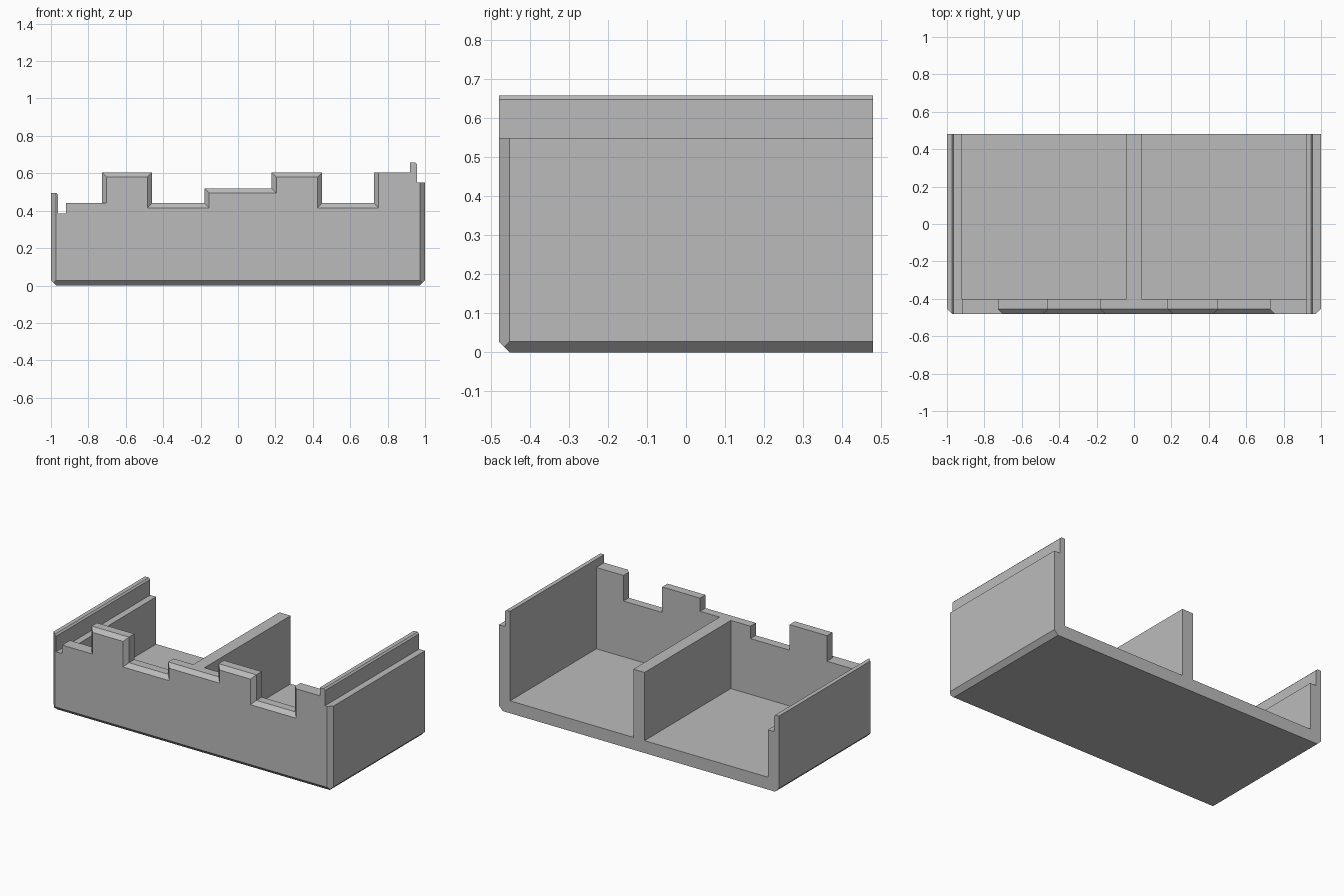
import bpy, bmesh
from mathutils import Vector

cube = bpy.data.objects.get("Cube")
if cube:
    bpy.data.objects.remove(cube)

FRONT, BACK = -0.48, 0.48
INNER = 0.92            # inside face of the side walls
WALL_Y = -0.40          # inside face of the front wall
FLOOR = 0.08            # floor thickness
EDGE = 0.028            # outer chamfer
CUT = 0.025             # chamfer on the battlements

grey = bpy.data.materials.new("plain grey")
grey.use_nodes = True
colour = (0.5, 0.5, 0.5, 1)
grey.diffuse_color = colour
grey.node_tree.nodes["Principled BSDF"].inputs["Base Color"].default_value = colour


def chamfer(bm, point, normal):
    """Slice off everything beyond a plane and cap the cut."""
    geom = bm.verts[:] + bm.edges[:] + bm.faces[:]
    bmesh.ops.bisect_plane(bm, geom=geom, plane_co=point,
                           plane_no=Vector(normal).normalized(), clear_outer=True)
    open_edges = [e for e in bm.edges if e.is_boundary]
    if open_edges:
        bmesh.ops.holes_fill(bm, edges=open_edges, sides=0)


def loft(name, sections, cuts=()):
    """Solid through (y, outline) sections whose outlines are (x, z) points."""
    bm = bmesh.new()
    rings = [[bm.verts.new((x, y, z)) for x, z in outline] for y, outline in sections]
    for a, b in zip(rings, rings[1:]):
        for i in range(len(a)):
            j = (i + 1) % len(a)
            bm.faces.new((a[i], a[j], b[j], b[i]))
    bm.faces.new(rings[0])
    bm.faces.new(rings[-1])
    for point, normal in cuts:
        chamfer(bm, point, normal)
    bmesh.ops.recalc_face_normals(bm, faces=bm.faces[:])
    mesh = bpy.data.meshes.new(name)
    bm.to_mesh(mesh)
    bm.free()
    mesh.materials.append(grey)
    obj = bpy.data.objects.new(name, mesh)
    bpy.context.collection.objects.link(obj)


def box(name, x0, x1, y0, y1, z0, z1):
    outline = [(x0, z0), (x1, z0), (x1, z1), (x0, z1)]
    loft(name, [(y0, outline), (y1, outline)])


front_bottom = ((0, FRONT, EDGE), (0, -1, -1))


def side_cuts(s):
    return [front_bottom,
            ((s, 0, EDGE), (s, 0, -1)),
            ((s, FRONT + EDGE, 0), (s, -1, 0))]


# Left wall with a raised inner tongue
tongue = [(INNER, 0), (1, 0), (1, 0.55), (0.957, 0.55),
          (0.957, 0.648), (0.947, 0.658), (INNER, 0.658)]
loft("left_wall", [(FRONT, tongue), (BACK, tongue)], side_cuts(1))

# Right wall with a raised outer lip and an inner groove
lip = [(-INNER, 0), (-1, 0), (-1, 0.495), (-0.973, 0.495),
       (-0.963, 0.485), (-0.963, 0.385), (-INNER, 0.385)]
loft("right_wall", [(FRONT, lip), (BACK, lip)], side_cuts(-1))

# Floor and middle divider
box("floor", -INNER, INNER, WALL_Y, BACK, 0, FLOOR)
box("divider", -0.04, 0.04, WALL_Y, BACK, FLOOR, 0.52)

# Front wall with stepped battlements, chamfered toward the front
levels = [0.44, 0.605, 0.44, 0.52, 0.605, 0.44, 0.605]
steps = [-0.727, -0.46, -0.18, 0.18, 0.45, 0.727]
low = [levels[0]] + [z - CUT for z in levels[1:-1]] + [levels[-1]]
rear = [(INNER, 0), (-INNER, 0), (-INNER, levels[0])]
face = list(rear)
for i, x in enumerate(steps):
    shift = CUT if levels[i + 1] > levels[i] else -CUT
    rear += [(x, levels[i]), (x, levels[i + 1])]
    face += [(x + shift, low[i]), (x + shift, low[i + 1])]
rear.append((INNER, levels[-1]))
face.append((INNER, levels[-1]))
loft("front_wall", [(WALL_Y, rear), (FRONT + CUT, rear), (FRONT, face)], [front_bottom])
